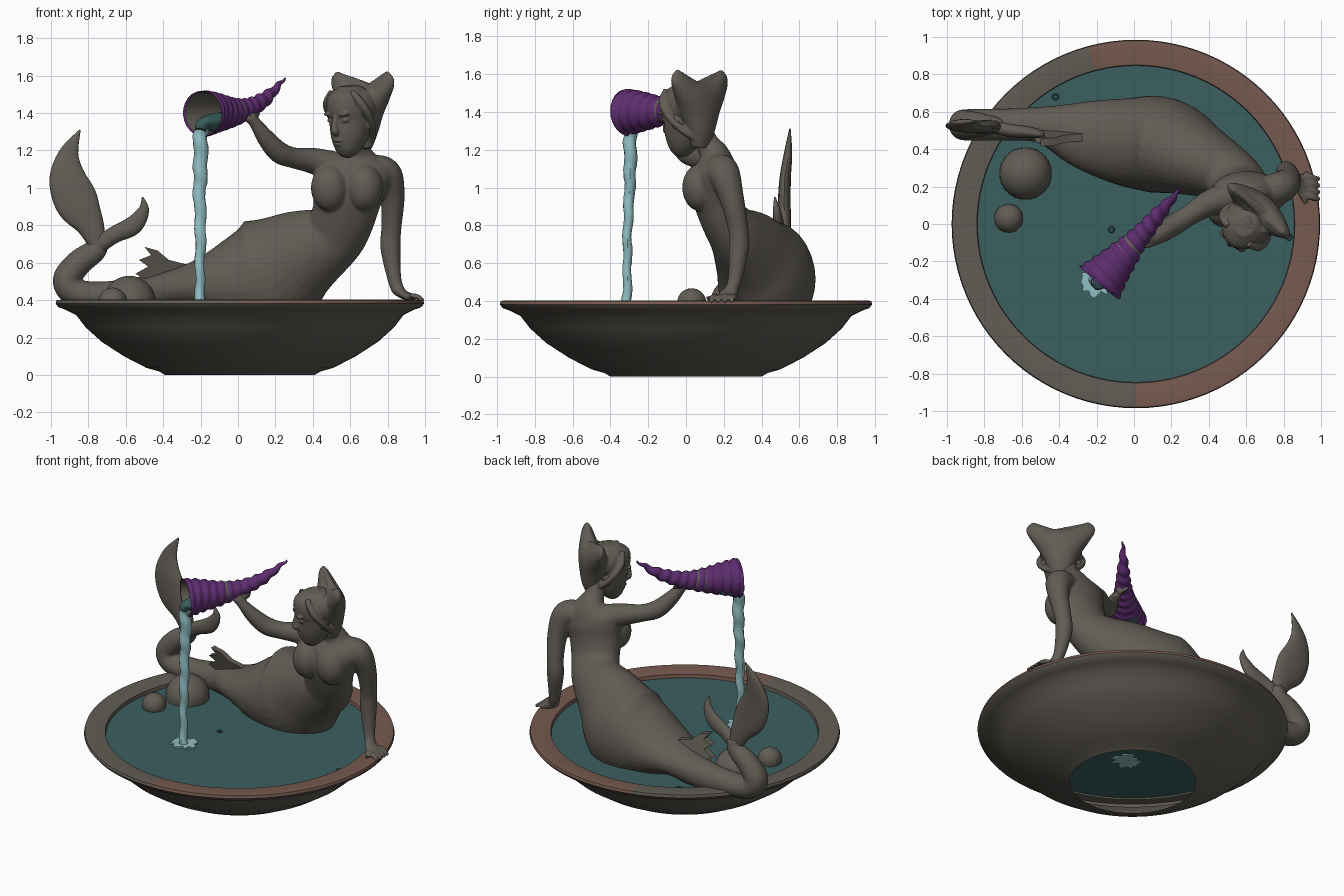
import bpy, bmesh, math, random
from mathutils import Vector, Matrix

random.seed(4)
cube = bpy.data.objects.get("Cube")
if cube:
    bpy.data.objects.remove(cube)
parts = []


def material(name, rgb):
    m = bpy.data.materials.new(name)
    m.use_nodes = True
    m.diffuse_color = (*rgb, 1)
    m.node_tree.nodes["Principled BSDF"].inputs["Base Color"].default_value = (*rgb, 1)
    return m


stone = material("grey stone", (0.12, 0.108, 0.09))
clay = material("brown clay", (0.18, 0.102, 0.08))
pool = material("teal water", (0.044, 0.115, 0.115))
foam = material("pale blue water", (0.29, 0.53, 0.56))
shell = material("purple shell", (0.11, 0.026, 0.16))


def finish(bm, name, *mats, voxel=0, fix=True):
    """Turn a bmesh into an object, optionally fusing its pieces into one skin."""
    if fix:
        bmesh.ops.recalc_face_normals(bm, faces=bm.faces)
    mesh = bpy.data.meshes.new(name)
    bm.to_mesh(mesh)
    bm.free()
    ob = bpy.data.objects.new(name, mesh)
    bpy.context.collection.objects.link(ob)
    if voxel:
        mod = ob.modifiers.new("fuse", 'REMESH')
        mod.mode, mod.voxel_size = 'VOXEL', voxel
        mod = ob.modifiers.new("soften", 'SMOOTH')
        mod.iterations = 3
        dg = bpy.context.evaluated_depsgraph_get()
        ob.data = bpy.data.meshes.new_from_object(ob.evaluated_get(dg))
        ob.modifiers.clear()
    for m in mats:
        ob.data.materials.append(m)
    parts.append(ob)
    return ob


def spline(rows, steps):
    """Smooth path through rows of position and two radii."""
    p = [Vector(r) for r in rows]
    out = []
    for i in range(len(p) - 1):
        a, b, c, d = p[max(i - 1, 0)], p[i], p[i + 1], p[min(i + 2, len(p) - 1)]
        for k in range(steps):
            t = k / steps
            out.append(b + (c - a) * (t / 2) + (a * 2 - b * 5 + c * 4 - d) * (t * t / 2)
                       + (b * 3 - a - c * 3 + d) * (t ** 3 / 2))
    return out + [p[-1]]


def loft(bm, rows, sides=20, steps=6, ripple=0, jitter=0, start_cap=True):
    pts = spline(rows, steps)
    rings = []
    for i, p in enumerate(pts):
        t = Vector((pts[min(i + 1, len(pts) - 1)] - pts[max(i - 1, 0)])[:3]).normalized()
        n2 = Vector((0, 1, 0))
        n2 = (n2 - t * n2.dot(t)).normalized()
        n1 = n2.cross(t)
        ring = []
        for k in range(sides):
            a = math.tau * k / sides
            s = ripple * math.sin(i + a) + random.uniform(-jitter, jitter)
            ring.append(bm.verts.new(Vector(p[:3]) + n1 * max(p[3] + s, .003) * math.cos(a)
                                     + n2 * max(p[4] + s, .003) * math.sin(a)))
        rings.append(ring)
    for r, q in zip(rings, rings[1:]):
        for k in range(sides):
            bm.faces.new((r[k], r[k - 1], q[k - 1], q[k]))
    if start_cap:
        bm.faces.new(rings[0])
    bm.faces.new(rings[-1][::-1])


def tube(bm, rows, **kw):
    loft(bm, [(*r, r[3]) for r in rows], **kw)


def ball(bm, centre, size):
    m = Matrix.Translation(centre) @ Matrix.Diagonal((*size, 1))
    bmesh.ops.create_uvsphere(bm, u_segments=32, v_segments=18, radius=1, matrix=m)


def plate(bm, points, offset):
    """Flat outline thickened along the offset."""
    face = bm.faces.new([bm.verts.new(p) for p in points])
    grown = bmesh.ops.extrude_face_region(bm, geom=[face])["geom"]
    bmesh.ops.translate(bm, verts=[g for g in grown if isinstance(g, bmesh.types.BMVert)], vec=offset)


# Bowl: turned profile with an open foot, one side of the rim in clay
profile = [(.40, 0), (.43, .018), (.5, .038), (.62, .1), (.74, .178), (.825, .255), (.875, .32),
           (.93, .348), (.97, .362), (.985, .382), (.98, .4), (.95, .403), (.85, .392), (.845, .355)]
bm = bmesh.new()
verts = [bm.verts.new((r, 0, z)) for r, z in profile]
edges = [bm.edges.new(e) for e in zip(verts, verts[1:])]
bmesh.ops.spin(bm, geom=verts + edges, cent=(0, 0, 0), axis=(0, 0, 1), angle=math.tau,
               steps=96, use_merge=True)
bmesh.ops.remove_doubles(bm, verts=bm.verts, dist=.0005)
for f in bm.faces:
    c = f.calc_center_median()
    on_rim = c.z > .385 or (c.z > .35 and c.xy.length < .85)
    f.material_index = int(on_rim and -90 < math.degrees(math.atan2(c.y, c.x)) < 105)
bmesh.ops.translate(bm, verts=bm.verts, vec=(.01, 0, 0))
finish(bm, "bowl", stone, clay)

# Pool surface and small ripples
bm = bmesh.new()
bmesh.ops.create_circle(bm, cap_ends=True, segments=96, radius=.85,
                        matrix=Matrix.Translation((.01, 0, .368)))
finish(bm, "pool_surface", pool, fix=False)
for x, y in ((-.42, .68), (-.12, -.03), (.83, -.07)):
    bpy.ops.mesh.primitive_torus_add(location=(x, y, .37), major_radius=.014, minor_radius=.005,
                                     major_segments=16, minor_segments=6)
    ob = bpy.context.object
    ob.name = "ripple"
    ob.data.materials.append(pool)
    parts.append(ob)

# Rocks
for name, x, y, r in (("large_rock", -.58, .27, .14), ("small_rock", -.67, .03, .077)):
    bm = bmesh.new()
    ball(bm, (x, y, .39), (r, r, r))
    bmesh.ops.bisect_plane(bm, geom=bm.verts[:] + bm.edges[:] + bm.faces[:],
                           plane_co=(0, 0, .362), plane_no=(0, 0, 1), clear_inner=True)
    finish(bm, name, stone)

# Body: tail, hips, torso and neck as one swept form
bm = bmesh.new()
loft(bm, [(-.74, .53, .74, .045, .035), (-.76, .53, .67, .06, .05), (-.85, .53, .6, .07, .07),
          (-.915, .53, .51, .075, .08), (-.87, .53, .44, .075, .085), (-.72, .53, .42, .08, .085),
          (-.5, .53, .43, .1, .098), (-.28, .48, .47, .115, .18), (-.05, .44, .49, .23, .235),
          (.15, .42, .53, .315, .258), (.33, .35, .64, .25, .205), (.5, .27, .74, .18, .15),
          (.56, .2, .84, .17, .125), (.588, .16, .96, .185, .128), (.61, .155, 1.06, .205, .125),
          (.625, .155, 1.125, .2, .105), (.63, .145, 1.18, .1, .08), (.625, .11, 1.24, .06, .06),
          (.62, .07, 1.33, .058, .06)], sides=32)
for x in (.49, .675):
    ball(bm, (x, .075, 1), (.1, .095, .125))

# Supporting arm with its hand spread on the rim
tube(bm, [(.7, .17, 1.09, .085), (.79, .2, 1.075, .085), (.825, .24, .95, .066), (.82, .275, .79, .054),
          (.815, .28, .68, .054), (.835, .26, .52, .038), (.855, .24, .455, .035)])
loft(bm, [(.85, .245, .46, .034, .034), (.885, .22, .43, .025, .05), (.93, .2, .415, .018, .055)])
for i in range(4):
    y = .15 + .037 * i
    tube(bm, [(.91, y + .01, .42, .016), (.955, y - .01, .42, .015), (.993, y - .02, .395, .012)], sides=10)
tube(bm, [(.88, .2, .43, .018), (.9, .15, .418, .016), (.92, .11, .412, .012)], sides=10)

# Raised arm with its hand around the shell
tube(bm, [(.52, .15, 1.11, .085), (.4, .11, 1.145, .07), (.3, .05, 1.16, .056), (.22, 0, 1.19, .058),
          (.15, -.05, 1.265, .048), (.09, -.09, 1.35, .032), (.06, -.1, 1.385, .034)])
for i in range(4):
    s = Vector((.022, .024, .006)) * i
    path = [((.045, -.1, 1.37), .017), ((0, -.13, 1.395), .016),
            ((-.005, -.148, 1.43), .014), ((0, -.14, 1.45), .01)]
    tube(bm, [(*(Vector(p) + s), r) for p, r in path], sides=10)
tube(bm, [(.06, -.09, 1.38, .018), (.09, -.03, 1.37, .016), (.07, .03, 1.39, .012)], sides=10)
body = finish(bm, "mermaid_body", stone, voxel=.009)
for v in body.data.vertices:
    v.co.z = max(v.co.z, .362)

# Tail flukes
bm = bmesh.new()
loft(bm, [(-.75, .52, .69, .045, .035), (-.79, .52, .8, .075, .035), (-.86, .52, .92, .115, .034),
          (-.91, .525, 1.05, .1, .03), (-.905, .54, 1.18, .055, .022), (-.845, .55, 1.31, .004, .004)])
loft(bm, [(-.75, .52, .69, .045, .035), (-.66, .5, .75, .045, .035), (-.56, .49, .8, .05, .03),
          (-.505, .48, .88, .03, .02), (-.51, .47, .95, .004, .004)])
finish(bm, "tail_flukes", stone)

# Ragged fin on the tail
bm = bmesh.new()
outline = [(-.24, .52), (-.25, .585), (-.37, .615), (-.43, .665), (-.5, .685), (-.465, .64),
           (-.53, .615), (-.48, .58), (-.55, .54), (-.45, .49)]
plate(bm, [(x, .47 - (z - .5) * .3, z) for x, z in outline], (0, .04, 0))
finish(bm, "tail_fin", stone)

# Head: turned toward the pouring shell and tipped down
pose = (Matrix.Translation((.605, 0, 1.365)) @ Matrix.Rotation(math.radians(-41), 4, 'Z')
        @ Matrix.Rotation(math.radians(10), 4, 'X'))
bm = bmesh.new()
loft(bm, [(0, -.085, -.185, .025, .025), (0, -.07, -.16, .06, .06), (0, -.04, -.1, .092, .1),
          (0, 0, 0, .115, .128), (0, .005, .08, .12, .138), (0, .015, .14, .1, .12),
          (0, .02, .18, .05, .06)], sides=28)
loft(bm, [(0, -.12, .045, .013, .015), (0, -.135, -.01, .017, .024), (0, -.14, -.04, .024, .022),
          (0, -.12, -.055, .015, .012)], sides=12)
ball(bm, (0, -.123, -.09), (.034, .016, .009))
ball(bm, (0, -.118, -.112), (.028, .016, .01))
for s in (-1, 1):
    ball(bm, (s * .05, -.115, .05), (.036, .018, .012))
    ball(bm, (s * .048, -.108, .015), (.026, .014, .012))
    ball(bm, (s * .116, .02, -.02), (.014, .026, .04))
bm.transform(pose)
finish(bm, "head", stone, voxel=.006)

# Hair: cap, side loops and a swept-up fan with two rounded lobes
bm = bmesh.new()
ball(bm, (0, .03, .068), (.135, .145, .115))
loft(bm, [(0, .07, -.17, .05, .04), (0, .09, -.08, .085, .07), (0, .1, .02, .13, .09),
          (0, .115, .1, .18, .085), (0, .125, .16, .215, .065), (0, .13, .205, .215, .05),
          (0, .135, .24, .18, .025)], sides=28)
for v in bm.verts:
    if v.co.z > .1 and v.co.y > .06:
        v.co.z -= .07 * max(0, 1 - (v.co.x / .17) ** 2) * (v.co.z - .1) / .13
for s in (-1, 1):
    tube(bm, [(s * .07, -.05, .16, .018), (s * .125, -.04, .09, .022), (s * .135, 0, .01, .02),
              (s * .1, .05, -.07, .02), (s * .05, .09, -.12, .018)], sides=12)
bm.transform(pose)
finish(bm, "hair", stone, voxel=.008)

# Spiral shell with an open mouth and a stone lining
horn = [(-.185, -.315, 1.398, .122, .138), (-.13, -.25, 1.402, .108, .112), (-.06, -.17, 1.403, .086, .086),
        (.01, -.09, 1.412, .064, .062), (.08, -.01, 1.437, .048, .048), (.16, .085, 1.49, .034, .034),
        (.25, .187, 1.585, .004, .004)]
bm = bmesh.new()
loft(bm, horn, sides=24, steps=12, ripple=.005, start_cap=False)
finish(bm, "spiral_shell", shell)
bm = bmesh.new()
loft(bm, [(x, y, z, a * .94, b * .94) for x, y, z, a, b in horn[:4]], sides=24, start_cap=False)
finish(bm, "shell_lining", stone)

# Water in the shell mouth, falling stream and splash
bm = bmesh.new()
loft(bm, [(-.03, -.14, 1.385, .02, .04), (-.12, -.22, 1.355, .045, .07), (-.185, -.285, 1.335, .04, .07),
          (-.2, -.305, 1.3, .03, .05)])
finish(bm, "shell_water", pool)
bm = bmesh.new()
loft(bm, [(-.19, -.29, 1.34, .035, .045), (-.2, -.295, 1.28, .039, .036), (-.2, -.295, 1.12, .038, .034),
          (-.205, -.3, .95, .033, .028), (-.2, -.31, .75, .03, .025), (-.205, -.31, .55, .025, .023),
          (-.2, -.315, .36, .028, .028)], sides=12, steps=7, ripple=.004, jitter=.002)
finish(bm, "water_stream", foam)
bm = bmesh.new()
ring = [(random.uniform(.055, .1), math.tau * k / 22) for k in range(22)]
plate(bm, [(-.2 + r * math.cos(a), -.31 + r * math.sin(a), .36) for r, a in ring], (0, 0, .018))
finish(bm, "splash", foam)

# Smooth shading with crisp edges kept
bpy.ops.object.select_all(action='DESELECT')
for ob in parts:
    ob.select_set(True)
bpy.context.view_layer.objects.active = parts[0]
bpy.ops.object.shade_smooth_by_angle(angle=math.radians(40))
